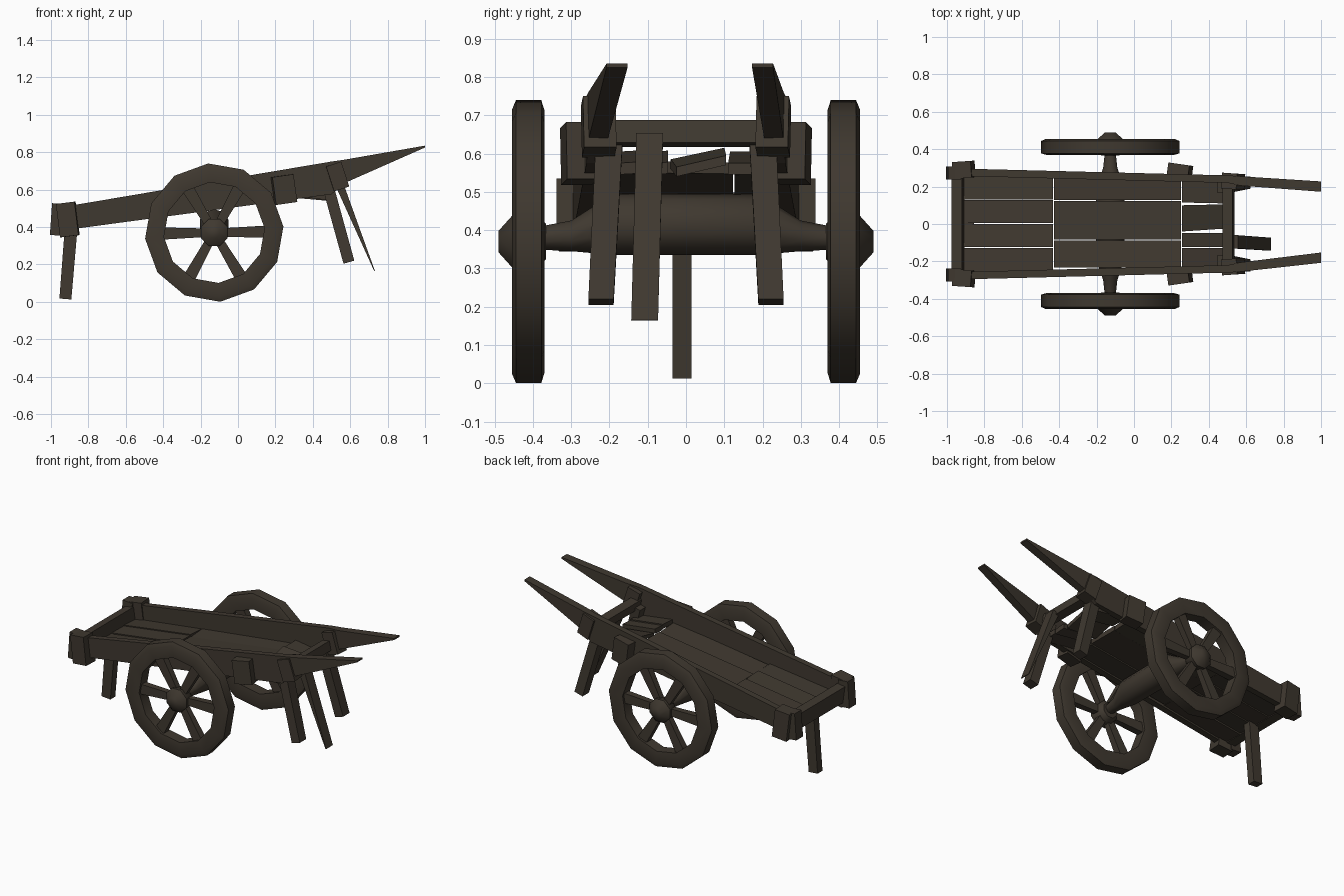
import bpy, bmesh, random
from math import sin, cos, pi, radians
from mathutils import Vector, Matrix

random.seed(4)
if "Cube" in bpy.data.objects:
    bpy.data.objects.remove(bpy.data.objects["Cube"])

wood = bpy.data.materials.new("dark_wood")
wood.use_nodes = True
wood.diffuse_color = (0.05, 0.04, 0.029, 1)
bsdf = wood.node_tree.nodes["Principled BSDF"]
bsdf.inputs["Base Color"].default_value = wood.diffuse_color
bsdf.inputs["Roughness"].default_value = 0.9


def finish(name, bm, smooth=False):
    bmesh.ops.recalc_face_normals(bm, faces=bm.faces)
    me = bpy.data.meshes.new(name)
    bm.to_mesh(me)
    bm.free()
    me.materials.append(wood)
    ob = bpy.data.objects.new(name, me)
    bpy.context.collection.objects.link(ob)
    if smooth:
        bpy.ops.object.select_all(action="DESELECT")
        ob.select_set(True)
        bpy.context.view_layer.objects.active = ob
        bpy.ops.object.shade_smooth_by_angle(angle=radians(46))


def skin(bm, rings, closed=False):
    """Join rings of points into a tube; cap the ends unless it is closed."""
    vs = [[bm.verts.new(p) for p in r] for r in rings]
    n = len(vs[0])
    for i in range(len(vs) if closed else len(vs) - 1):
        a, b = vs[i], vs[(i + 1) % len(vs)]
        for j in range(n):
            k = (j + 1) % n
            bm.faces.new((a[j], a[k], b[k], b[j]))
    if not closed:
        bm.faces.new(vs[0])
        bm.faces.new(vs[-1])


def loft(name, stations, roll=0):
    """Timber along x; each station is x, y, bottom, top, width."""
    bm = bmesh.new()
    skin(bm, [[(x, y - w / 2, lo - roll), (x, y + w / 2, lo + roll),
               (x, y + w / 2, hi + roll), (x, y - w / 2, hi - roll)]
              for x, y, lo, hi, w in stations])
    finish(name, bm)


def beam(name, p0, p1, s0, s1):
    """Tapered timber between points; sizes are (along y, across)."""
    bm = bmesh.new()
    p0, p1 = Vector(p0), Vector(p1)
    side = Vector((0, 1, 0))
    across = (p1 - p0).cross(side).normalized()
    skin(bm, [[p + side * (w / 2 * i) + across * (t / 2 * j)
               for i, j in ((-1, -1), (1, -1), (1, 1), (-1, 1))]
              for p, (w, t) in ((p0, s0), (p1, s1))])
    finish(name, bm)


def box(name, loc, size, tilt=0, turn=0):
    bm = bmesh.new()
    m = (Matrix.Translation(loc) @ Matrix.Rotation(radians(turn), 4, "Z")
         @ Matrix.Rotation(radians(tilt), 4, "Y") @ Matrix.Diagonal((*size, 1)))
    bmesh.ops.create_cube(bm, size=1, matrix=m)
    finish(name, bm)


AX, AZ = -0.127, 0.37


def ring(r, y, n, start=0, lift=0):
    return [(AX + r * cos(start + 2 * pi * i / n), y,
             AZ + lift + r * sin(start + 2 * pi * i / n)) for i in range(n)]


# Side rails with handles, corner posts and front legs
for s, side in ((1, "left"), (-1, "right")):
    tip = 0.2 if s > 0 else 0.18
    loft(side + "_rail", [(-0.95, s * 0.277, 0.38, 0.505, 0.04),
                          (0.50, s * 0.24, 0.575, 0.75, 0.04),
                          (0.57, s * 0.23, 0.635, 0.76, 0.05),
                          (1.0, s * tip, 0.825, 0.835, 0.055)])
    box(side + "_back_post", (-0.91, s * 0.29, 0.44), (0.1, 0.09, 0.18), -7, s * 4)
    box(side + "_back_beam_end", (-0.965, s * 0.272, 0.44), (0.07, 0.07, 0.17), 4)
    box(side + "_side_block", (0.245, s * 0.28, 0.6), (0.115, 0.08, 0.15), -8, -s * 8)
    box(side + "_front_post", (0.53, s * 0.228, 0.67), (0.085, 0.085, 0.14), -18, -s * 4)
    beam(side + "_front_leg", (0.475, s * 0.2, 0.64), (0.593, s * 0.222, 0.212),
         (0.07, 0.06), (0.066, 0.06))

# Cross beams, back leg and leaning board
box("back_beam", (-0.94, 0, 0.44), (0.055, 0.5, 0.11), -8)
box("front_beam", (0.505, 0, 0.652), (0.055, 0.5, 0.06), -12)
beam("back_leg", (-0.89, -0.01, 0.42), (-0.923, -0.01, 0.015), (0.05, 0.068), (0.05, 0.064))
beam("leaning_board", (0.535, -0.095, 0.645), (0.73, -0.108, 0.165),
     (0.07, 0.045), (0.07, 0.004))

# Floor planks: x range, top heights and cuts across y for each bay
bays = [("back", -0.92, -0.432, 0.422, 0.49, [-0.258, -0.125, 0.003, 0.13, 0.258]),
        ("middle", -0.427, 0.25, 0.485, 0.578, [-0.235, -0.085, 0.125, 0.25]),
        ("front", 0.256, 0.49, 0.605, 0.575, [-0.23, -0.125, -0.045])]
for bay, x0, x1, z0, z1, cuts in bays:
    for i, (a, b) in enumerate(zip(cuts, cuts[1:])):
        loft(f"{bay}_plank_{i + 1}",
             [(x, (a + b) / 2, z - 0.03, z, b - a - 0.004)
              for x, z in ((x0, z0), (x1, z1))], random.uniform(-0.005, 0.005))
loft("front_plank_left", [(0.256, 0.175, 0.575, 0.605, 0.12),
                          (0.49, 0.17, 0.545, 0.575, 0.12)])
loft("front_plank_loose", [(0.256, 0.03, 0.575, 0.6, 0.14),
                           (0.48, 0.04, 0.555, 0.58, 0.13)], 0.015)

# Axle, thick and raised in the middle
bm = bmesh.new()
skin(bm, [ring(r, y, 10, pi / 10, lift) for y, r, lift in
          ((-0.4, 0.028, 0.008), (-0.3, 0.04, 0.015), (-0.19, 0.08, 0.045),
           (0.19, 0.08, 0.045), (0.3, 0.04, 0.015), (0.4, 0.028, 0.008))])
finish("axle", bm, True)

# Wheels: rim, spokes and pointed hub
for s, side in ((1, "left"), (-1, "right")):
    rim = [(0.27, 0.375), (0.345, 0.37), (0.371, 0.378), (0.371, 0.444),
           (0.345, 0.455), (0.27, 0.448)]
    bm = bmesh.new()
    skin(bm, [ring(r, s * y, 12, radians(5)) for r, y in rim], closed=True)
    finish(side + "_wheel_rim", bm, True)

    bm = bmesh.new()
    skin(bm, [ring(r, s * y, 8, pi / 8) for y, r in
              ((0.365, 0.05), (0.39, 0.072), (0.45, 0.078), (0.49, 0.03))])
    finish(side + "_wheel_hub", bm, True)

    for i in range(6):
        a = i * pi / 3 + radians(1)
        d = Vector((cos(a), 0, sin(a)))
        c = Vector((AX, s * 0.412, AZ))
        beam(f"{side}_spoke_{i + 1}", c + d * 0.04, c + d * 0.285,
             (0.036, 0.045), (0.045, 0.066))
